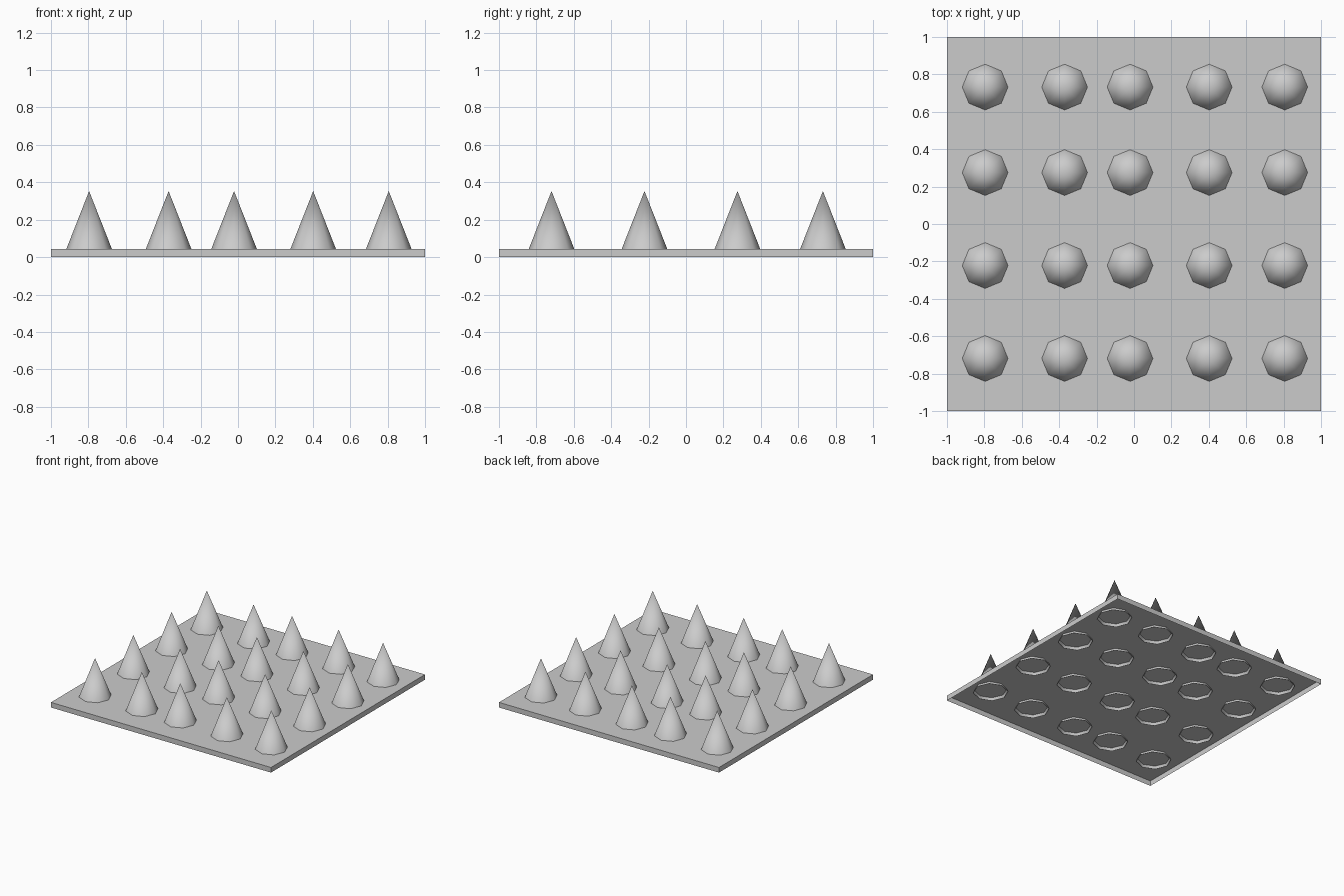
import bpy, bmesh, math
from mathutils import Matrix

if "Cube" in bpy.data.objects:
    bpy.data.objects.remove(bpy.data.objects["Cube"])

PLATE_TOP = 0.042
CONE_BASE, CONE_TIP, CONE_RADIUS = 0.02, 0.353, 0.131
COLUMNS = (-0.796, -0.371, -0.021, 0.402, 0.806)
ROWS = (-0.719, -0.222, 0.275, 0.732)


def add_object(name, bm):
    mesh = bpy.data.meshes.new(name)
    bm.to_mesh(mesh)
    bm.free()
    obj = bpy.data.objects.new(name, mesh)
    bpy.context.collection.objects.link(obj)
    return obj


# base plate: shallow tray turned upside down, open underneath
bm = bmesh.new()
bmesh.ops.create_cube(bm, size=1, matrix=Matrix.Translation((0, 0, PLATE_TOP / 2))
                      @ Matrix.Diagonal((2, 2, PLATE_TOP, 1)))
bm.normal_update()
bottom = [f for f in bm.faces if f.normal.z < -0.9]
bmesh.ops.delete(bm, geom=bottom, context='FACES_ONLY')
add_object("base_plate", bm)

# spike: eight-sided open cone, its rim poking slightly through the plate
bm = bmesh.new()
height = CONE_TIP - CONE_BASE
bmesh.ops.create_cone(bm, cap_ends=False, segments=8, radius1=CONE_RADIUS, radius2=0,
                      depth=height, matrix=Matrix.Translation((0, 0, CONE_BASE + height / 2)))
bmesh.ops.remove_doubles(bm, verts=bm.verts, dist=0.0001)
# make sure one corner of the octagon points along x
v = next(v for v in bm.verts if v.co.z < PLATE_TOP)
bmesh.ops.rotate(bm, verts=bm.verts, cent=(0, 0, 0),
                 matrix=Matrix.Rotation(-math.atan2(v.co.y, v.co.x), 3, 'Z'))
bmesh.ops.recalc_face_normals(bm, faces=bm.faces)
for f in bm.faces:
    f.smooth = True
spike = add_object("spike", bm)

# grid of spikes sharing one mesh
spots = [(x, y) for y in ROWS for x in COLUMNS]
spike.location = (*spots[0], 0)
for x, y in spots[1:]:
    copy = spike.copy()
    copy.location = (x, y, 0)
    bpy.context.collection.objects.link(copy)
